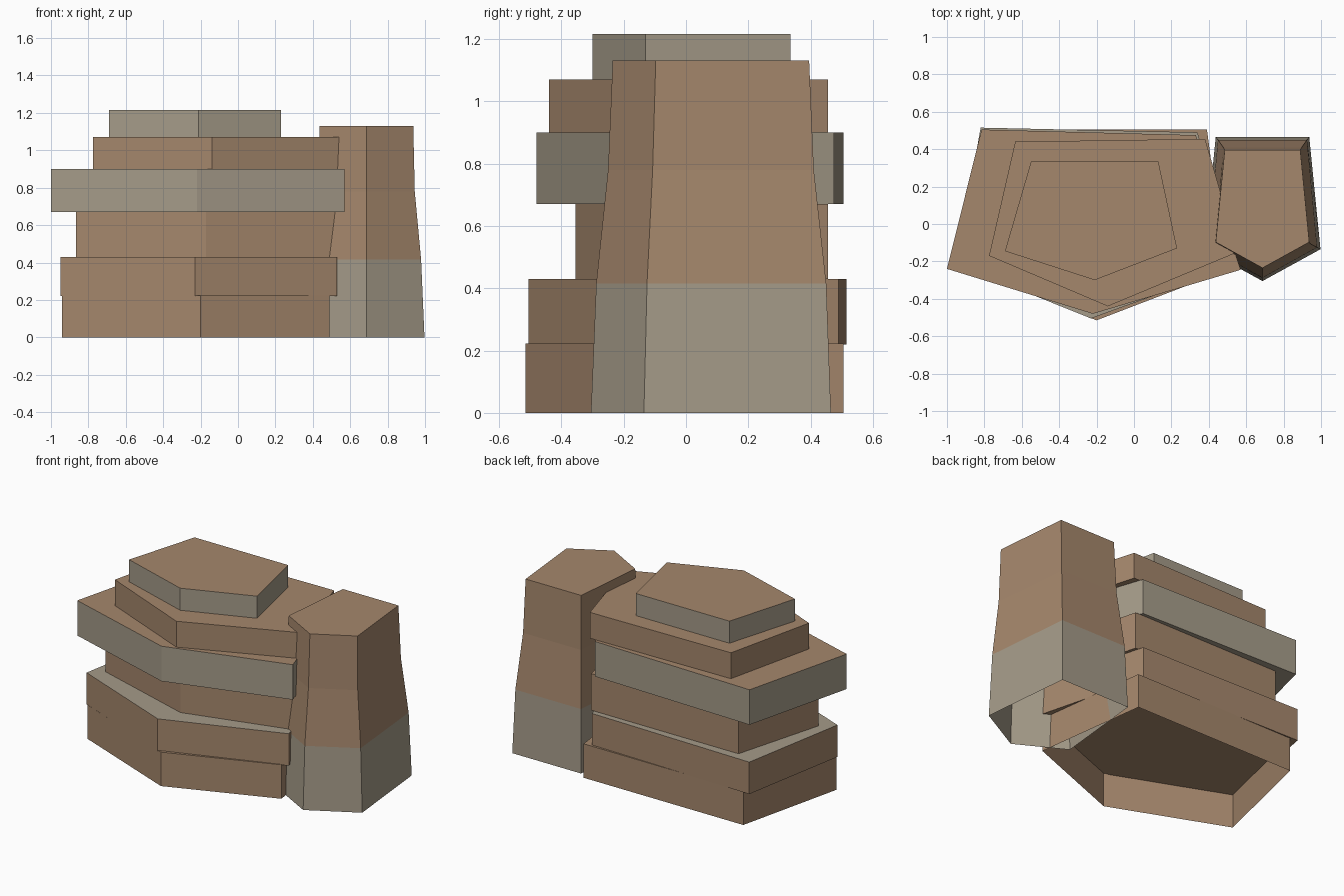
import bpy
import bmesh

cube = bpy.data.objects.get("Cube")
if cube:
    bpy.data.objects.remove(cube, do_unlink=True)


def make_material(name, color):
    mat = bpy.data.materials.new(name)
    mat.use_nodes = True
    mat.diffuse_color = color
    mat.node_tree.nodes["Principled BSDF"].inputs["Base Color"].default_value = color
    return mat


BROWN = make_material("brown rock", (0.376, 0.242, 0.150, 1))
GREY = make_material("grey rock", (0.376, 0.328, 0.250, 1))


def loft(name, rings, materials, pick, closed_base=True):
    """Skin stacked rings of 3D points, cap the top and colour faces by rule."""
    bm = bmesh.new()
    loops = [[bm.verts.new(p) for p in ring] for ring in rings]
    n = len(loops[0])
    for low, high in zip(loops, loops[1:]):
        for i in range(n):
            j = (i + 1) % n
            bm.faces.new((low[i], low[j], high[j], high[i]))
    bm.faces.new(loops[-1])
    if closed_base:
        bm.faces.new(list(reversed(loops[0])))
    bm.normal_update()
    for face in bm.faces:
        face.material_index = pick(face)
    mesh = bpy.data.meshes.new(name)
    bm.to_mesh(mesh)
    bm.free()
    for mat in materials:
        mesh.materials.append(mat)
    obj = bpy.data.objects.new(name, mesh)
    bpy.context.collection.objects.link(obj)
    return obj


def is_top(face):
    return int(face.normal.z > 0.9)


def slab(name, bottom, top, outline, side, cap, closed_base=True):
    rings = [[(x, y, z) for x, y in outline] for z in (bottom, top)]
    loft(name, rings, (side, cap), is_top, closed_base)


# Stacked ledges: front tip, left front, left back, right back, right front
slab("base_slab", 0, 0.223,
     [(-0.2, -0.515), (0.49, -0.25), (0.39, 0.505), (-0.77, 0.505), (-0.94, -0.22)],
     BROWN, BROWN, closed_base=False)
slab("second_slab", 0.22, 0.43,
     [(-0.23, -0.505), (0.53, -0.23), (0.34, 0.49), (-0.82, 0.515), (-0.95, -0.215)],
     BROWN, GREY)
slab("third_slab", 0.43, 0.67,
     [(-0.17, -0.355), (0.53, -0.165), (0.37, 0.455), (-0.7, 0.455), (-0.865, -0.14)],
     BROWN, BROWN)
slab("wide_slab", 0.67, 0.9,
     [(-0.22, -0.48), (0.57, -0.245), (0.33, 0.475), (-0.815, 0.505), (-1, -0.24)],
     GREY, BROWN)
slab("fifth_slab", 0.9, 1.07,
     [(-0.14, -0.44), (0.555, -0.15), (0.38, 0.455), (-0.635, 0.44), (-0.775, -0.17)],
     BROWN, BROWN)
slab("top_slab", 1.07, 1.215,
     [(-0.21, -0.3), (0.23, -0.13), (0.13, 0.335), (-0.55, 0.335), (-0.69, -0.145)],
     GREY, BROWN)


# Tapering side pillar, hollow below: height, half width, back half width, y of tip, shoulder, back
PILLAR_RINGS = [
    (0.00, 0.310, 0.250, -0.305, -0.135, 0.465),
    (0.415, 0.292, 0.238, -0.288, -0.125, 0.450),
    (0.78, 0.258, 0.210, -0.250, -0.107, 0.410),
    (1.13, 0.250, 0.202, -0.235, -0.097, 0.395),
]
CENTRE = 0.687
rings = [[(CENTRE, tip, z), (CENTRE + w, mid, z), (CENTRE + b, back, z),
          (CENTRE - b, back, z), (CENTRE - w, mid, z)]
         for z, w, b, tip, mid, back in PILLAR_RINGS]
loft("side_pillar", rings, (BROWN, GREY),
     lambda face: int(face.calc_center_median().z < 0.41), closed_base=False)
